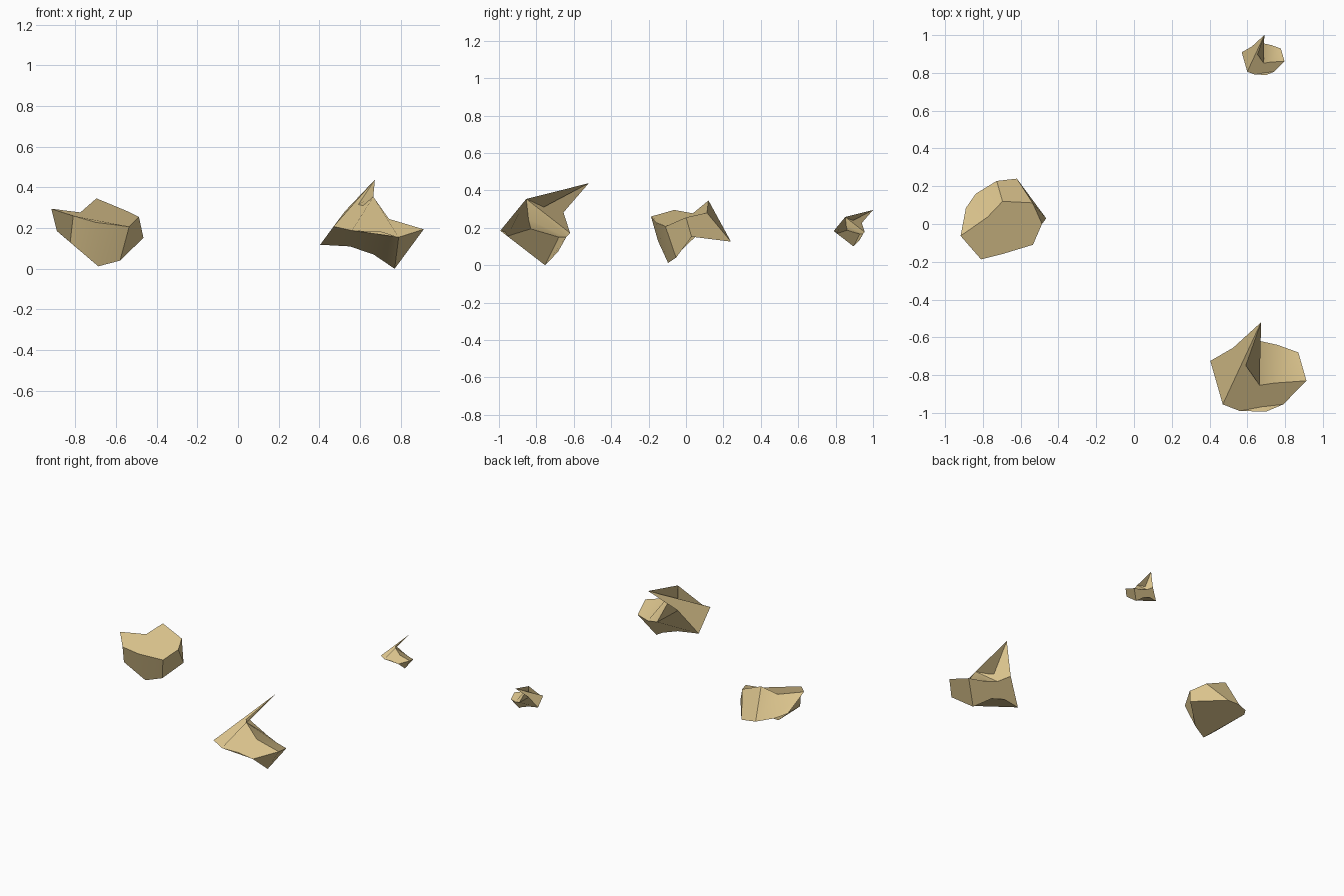
import bpy
import math
from mathutils import Vector

if "Cube" in bpy.data.objects:
    bpy.data.objects.remove(bpy.data.objects["Cube"])

# Sandy stone colour shared by all rocks
stone = bpy.data.materials.new("sandstone")
stone.diffuse_color = (0.72, 0.56, 0.27, 1.0)
stone.use_nodes = True
stone.node_tree.nodes["Principled BSDF"].inputs["Base Color"].default_value = stone.diffuse_color


def rock(name, rim, base, scale=1.0, offset=(0, 0, 0)):
    """Eight-sided chipped stone: upper rim and lower ring joined by quads and two caps."""
    n = len(rim)
    points = [Vector(p) * scale + Vector(offset) for p in rim + base]
    walls = [(n + i, n + (i + 1) % n, (i + 1) % n, i) for i in range(n)]
    caps = [tuple(range(n)), tuple(reversed(range(n, 2 * n)))]
    mesh = bpy.data.meshes.new(name)
    mesh.from_pydata(points, [], walls + caps)
    mesh.materials.append(stone)
    obj = bpy.data.objects.new(name, mesh)
    bpy.context.collection.objects.link(obj)
    bpy.ops.object.select_all(action='DESELECT')
    obj.select_set(True)
    bpy.context.view_layer.objects.active = obj
    bpy.ops.object.shade_smooth_by_angle(angle=math.radians(30))
    return obj


# Blocky rock on the left
rock("round_rock",
     rim=[(-.918, -.063, .295), (-.81, -.187, .26), (-.70, -.16, .228), (-.535, -.11, .207),
          (-.487, 0, .255), (-.537, .112, .28), (-.696, .12, .346), (-.775, .037, .277)],
     base=[(-.89, .085, .185), (-.825, -.15, .13), (-.687, -.096, .012), (-.58, -.053, .04),
           (-.465, .03, .152), (-.62, .24, .126), (-.727, .228, .136), (-.838, .16, .165)])

# Spiked rock profile, used at two sizes
spike_rim = [(.47, -.955, .208), (.56, -.99, .188), (.70, -.993, .184), (.79, -.955, .155),
             (.913, -.83, .194), (.742, -.842, .245), (.665, -.854, .354), (.673, -.52, .438)]
spike_base = [(.404, -.725, .118), (.55, -.69, .11), (.667, -.685, .07), (.77, -.754, 0),
              (.87, -.68, .15), (.76, -.64, .15), (.67, -.62, .172), (.525, -.655, .282)]
rock("large_spiked_rock", spike_rim, spike_base)

# Small copy at the back, matched at the spike tip
s = 0.445
tip = Vector(spike_rim[-1])
rock("small_spiked_rock", spike_rim, spike_base, s, Vector((.69, 1.0, .295)) - tip * s)
